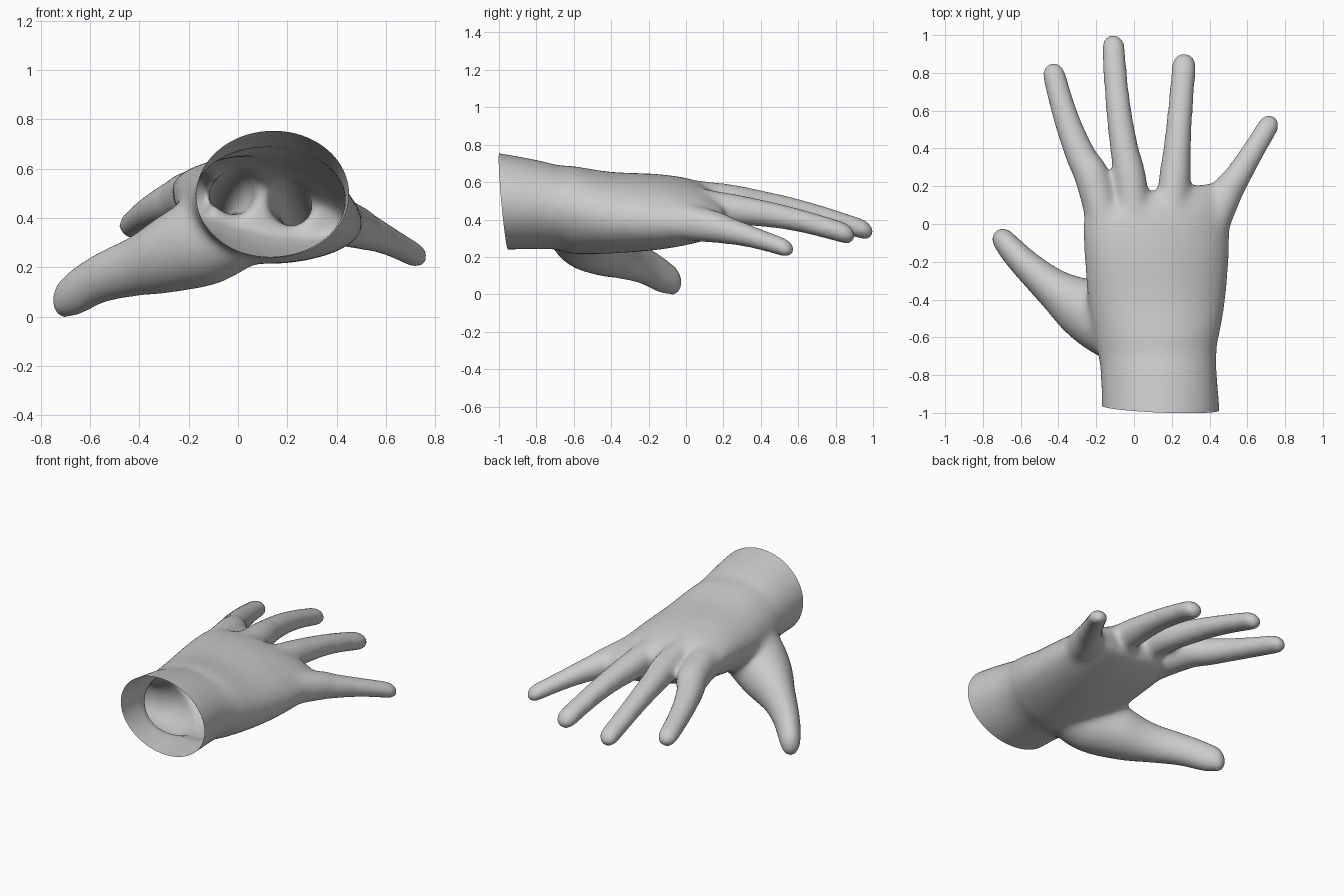
import bpy, bmesh, math
from mathutils import Vector

old = bpy.data.objects.get("Cube")
if old:
    bpy.data.objects.remove(old, do_unlink=True)

SIDES = 28
UP = Vector((0, 0, 1))


def spline(rows, steps=6):
    """Catmull-Rom through rows of (x, y, z, half width, half height, tilt)."""
    rows = [tuple(r) + (0,) * (6 - len(r)) for r in rows]
    out = []
    for i in range(len(rows) - 1):
        quad = (rows[max(i - 1, 0)], rows[i], rows[i + 1], rows[min(i + 2, len(rows) - 1)])
        for s in range(steps):
            t = s / steps
            out.append([b + t * ((c - a) / 2 + t * (a - 2.5 * b + 2 * c - d / 2
                        + t * (1.5 * (b - c) + (d - a) / 2))) for a, b, c, d in zip(*quad)])
    out.append(list(rows[-1]))
    return out


def limb(bm, rows, domed=True):
    """Closed tube of elliptical sections, with an optional domed tip."""
    pts = spline(rows)
    rings = []
    for i, p in enumerate(pts):
        before, after = pts[max(i - 1, 0)], pts[min(i + 1, len(pts) - 1)]
        along = (Vector(after[:3]) - Vector(before[:3])).normalized()
        rings.append((Vector(p[:3]), along, *p[3:]))
    if domed:
        centre, along, width, height, tilt = rings[-1]
        for step in range(1, 6):
            angle = math.pi / 2 * step / 5.3
            rings.append((centre + along * width * math.sin(angle), along,
                          width * math.cos(angle), height * math.cos(angle), tilt))
    loops = []
    for centre, along, width, height, tilt in rings:
        side = Vector((along.y, -along.x, 0)).normalized()
        loop = []
        for j in range(SIDES):
            angle = math.tau * j / SIDES
            across = width * math.cos(angle)
            rise = height * math.sin(angle) + tilt * across
            loop.append(bm.verts.new(centre + side * across + UP * rise))
        loops.append(loop)
    for low, high in zip(loops, loops[1:]):
        for j in range(SIDES):
            k = (j + 1) % SIDES
            bm.faces.new((low[j], low[k], high[k], high[j]))
    bm.faces.new(loops[0])
    bm.faces.new(loops[-1])


def finger(bm, start, base, tip, base_width, tip_width, bow, lift):
    """Bone ridge inside the palm, then a tapering, slightly waisted finger."""
    base, tip = Vector(base), Vector(tip)
    rows = [(*start, base_width * 0.9, base_width * 1.35)]
    for step in range(5):
        t = step / 4
        arch = math.sin(math.pi * t)
        centre = base.lerp(tip, t) + Vector((bow, 0, lift)) * arch
        width = base_width + (tip_width - base_width) * t - 0.006 * arch
        rows.append((*centre, width, width * (1.05 - 0.17 * t)))
    limb(bm, rows)


bm = bmesh.new()

# Wrist and palm
limb(bm, [(.14, -1.1, .51, .315, .268), (.14, -.96, .5, .312, .256),
          (.13, -.78, .485, .308, .237), (.125, -.68, .47, .315, .227),
          (.12, -.6, .457, .332, .236), (.12, -.4, .443, .365, .217, -.08),
          (.12, -.15, .447, .385, .195, -.15), (.115, .05, .45, .385, .153, -.18),
          (.1, .17, .44, .33, .09, -.18)], domed=False)

# Index, middle, ring and little fingers
finger(bm, (-.09, -.3, .51), (-.205, .2, .495), (-.425, .797, .378), .096, .064, -.022, .004)
finger(bm, (.03, -.3, .535), (-.015, .2, .51), (-.11, .945, .355), .088, .065, -.015, .026)
finger(bm, (.17, -.3, .515), (.212, .2, .465), (.265, .845, .335), .086, .068, 0, .02)
finger(bm, (.33, -.25, .43), (.48, .14, .37), (.716, .526, .257), .086, .06, 0, .006)

# Thumb with its fleshy base
limb(bm, [(.1, -.56, .4, .17, .16), (-.07, -.55, .345, .185, .2),
          (-.26, -.45, .275, .165, .17), (-.42, -.345, .212, .11, .125),
          (-.55, -.235, .167, .085, .107), (-.64, -.145, .117, .073, .102),
          (-.697, -.077, .084, .062, .086)])

bmesh.ops.recalc_face_normals(bm, faces=bm.faces)
mesh = bpy.data.meshes.new("hand")
bm.to_mesh(mesh)
bm.free()
hand = bpy.data.objects.new("hand", mesh)
bpy.context.collection.objects.link(hand)

# Fuse the parts into one skin
fuse = hand.modifiers.new("fuse", 'REMESH')
fuse.mode = 'VOXEL'
fuse.voxel_size = 0.0125
bpy.context.view_layer.update()
bm = bmesh.new()
bm.from_object(hand, bpy.context.evaluated_depsgraph_get())
hand.modifiers.clear()

# Soften the webs, then open the wrist with a slanted cut
for _ in range(24):
    bmesh.ops.smooth_vert(bm, verts=bm.verts, factor=0.5,
                          use_axis_x=True, use_axis_y=True, use_axis_z=True)
bmesh.ops.bisect_plane(bm, geom=bm.verts[:] + bm.edges[:] + bm.faces[:],
                       plane_co=(.14, -.975, .5), plane_no=(.04, 1, .09), clear_inner=True)
floor = min(v.co.z for v in bm.verts)
bmesh.ops.translate(bm, verts=bm.verts, vec=(0, 0, -floor))
for face in bm.faces:
    face.smooth = True
bm.to_mesh(mesh)
bm.free()

# Plain grey skin
grey = bpy.data.materials.new("light_grey")
grey.use_nodes = True
colour = (0.6, 0.6, 0.6, 1)
grey.diffuse_color = colour
grey.node_tree.nodes["Principled BSDF"].inputs["Base Color"].default_value = colour
mesh.materials.clear()
mesh.materials.append(grey)
